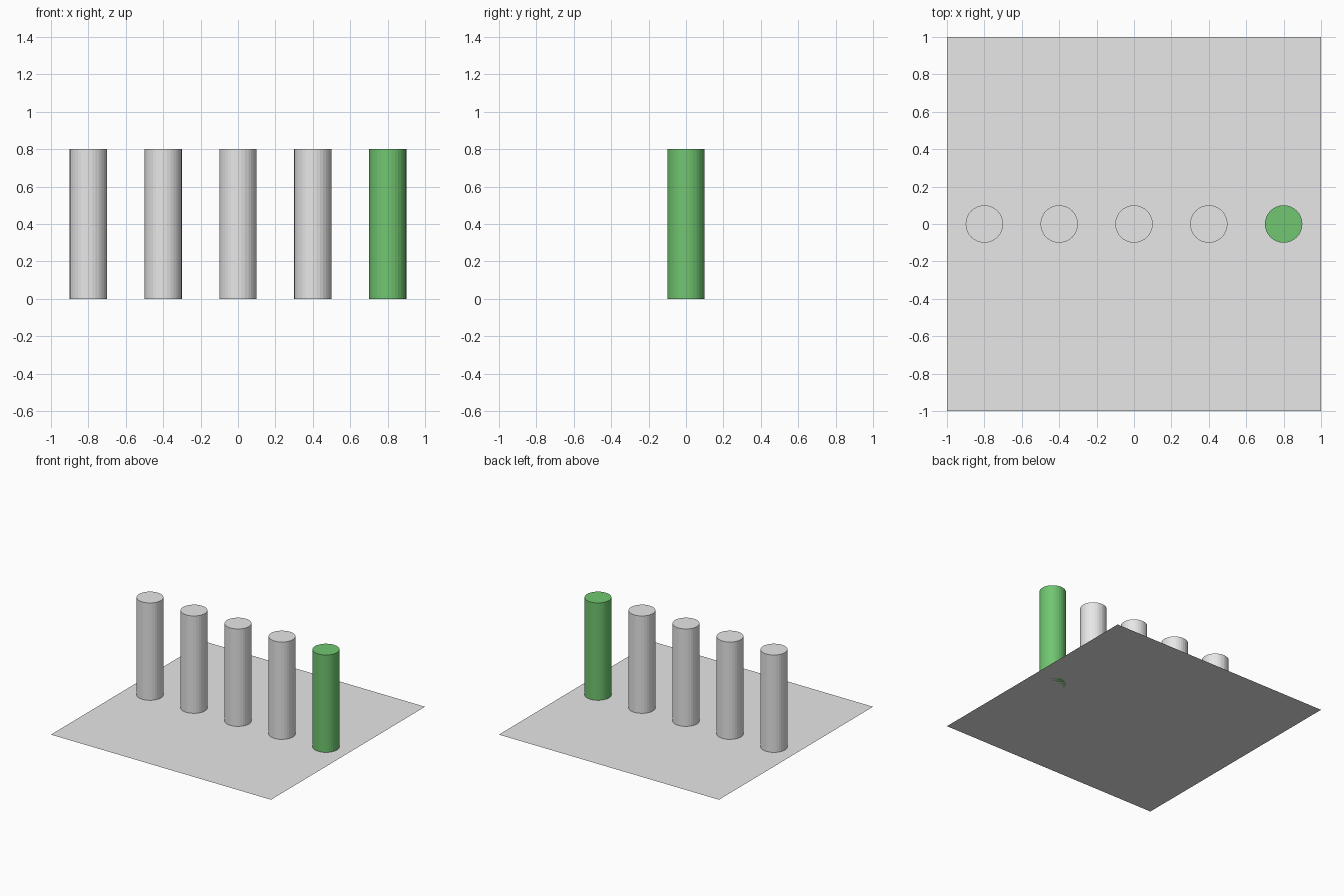
import bpy

if "Cube" in bpy.data.objects:
    bpy.data.objects.remove(bpy.data.objects["Cube"])


def make_material(name, color):
    mat = bpy.data.materials.new(name)
    mat.diffuse_color = (*color, 1.0)
    mat.use_nodes = True
    mat.node_tree.nodes["Principled BSDF"].inputs["Base Color"].default_value = mat.diffuse_color
    return mat


grey = make_material("light_grey", (0.8, 0.8, 0.8))
green = make_material("green", (0.165, 0.565, 0.165))

RADIUS, HEIGHT, SPACING, COUNT = 0.1, 0.8, 0.4, 5

# Ground sheet
bpy.ops.mesh.primitive_plane_add(size=2, location=(0, 0, 0))
base = bpy.context.object
base.name = "base_sheet"
base.data.materials.append(grey)

# Row of pillars along x, the last one highlighted
for i in range(COUNT):
    x = (i - (COUNT - 1) / 2) * SPACING
    bpy.ops.mesh.primitive_cylinder_add(
        vertices=32, radius=RADIUS, depth=HEIGHT, location=(x, 0, HEIGHT / 2))
    pillar = bpy.context.object
    last = i == COUNT - 1
    pillar.name = "green_pillar" if last else f"grey_pillar_{i + 1}"
    pillar.data.materials.append(green if last else grey)
